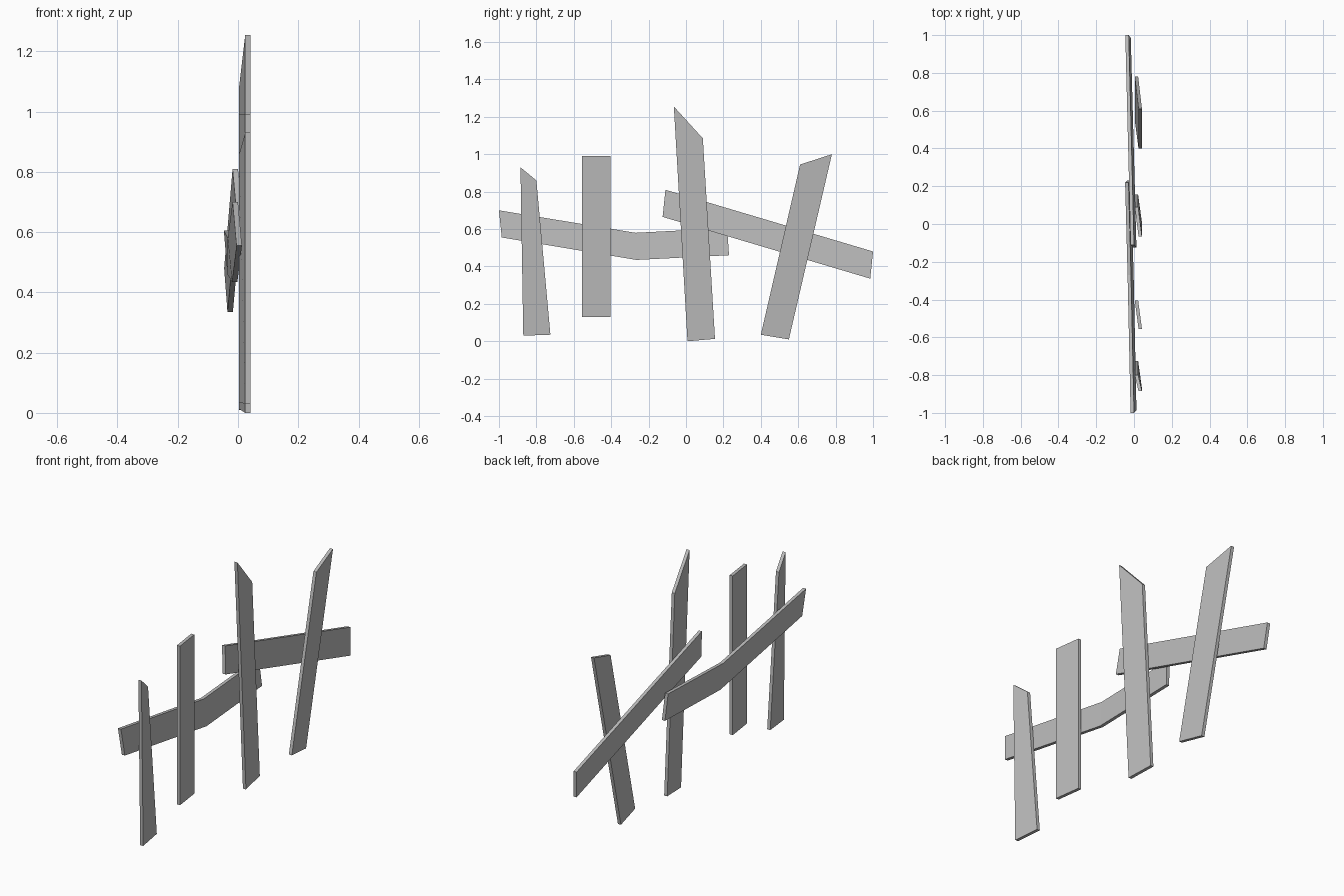
import bpy, bmesh

cube = bpy.data.objects.get("Cube")
if cube:
    bpy.data.objects.remove(cube, do_unlink=True)

wood = bpy.data.materials.new("grey_wood")
wood.use_nodes = True
grey = (0.5, 0.5, 0.5, 1)
wood.diffuse_color = grey
wood.node_tree.nodes["Principled BSDF"].inputs["Base Color"].default_value = grey

THICKNESS = 0.018


def board(name, edge_a, edge_b):
    """Flat plank between two matching edges, thickened along x."""
    bm = bmesh.new()
    rows = []
    for a, b in zip(edge_a, edge_b):
        rows.append([bm.verts.new(p) for p in (
            a, b, (b[0] + THICKNESS, b[1], b[2]), (a[0] + THICKNESS, a[1], a[2]))])
    for r, s in zip(rows, rows[1:]):
        for i in range(4):
            j = (i + 1) % 4
            bm.faces.new((r[i], r[j], s[j], s[i]))
    bm.faces.new(rows[0])
    bm.faces.new(rows[-1])
    bmesh.ops.recalc_face_normals(bm, faces=bm.faces)
    mesh = bpy.data.meshes.new(name)
    bm.to_mesh(mesh)
    bm.free()
    mesh.materials.append(wood)
    bpy.context.collection.objects.link(bpy.data.objects.new(name, mesh))


# Upright pickets, each turned slightly: (y, z) of bottom and top on both edges
pickets = {
    "short_picket": ([(-.87, .03), (-.885, .93)], [(-.725, .035), (-.80, .86)]),
    "straight_picket": ([(-.555, .13), (-.555, .99)], [(-.405, .13), (-.405, .99)]),
    "tall_picket": ([(.008, 0), (-.065, 1.255)], [(.155, .013), (.09, 1.085)]),
    "leaning_picket": ([(.40, .035), (.61, .945)], [(.55, .01), (.78, 1.0)]),
}
for name, (near, far) in pickets.items():
    board(name, [(.024, y, z) for y, z in near], [(.004, y, z) for y, z in far])

# Cross rails behind the pickets: upper edge, lower edge
board("bent_rail",
      [(-.018, -1, .70), (-.034, -.27, .58), (-.047, .22, .605)],
      [(-.005, -.985, .555), (-.02, -.265, .435), (-.035, .23, .46)])
board("sloping_rail",
      [(-.018, -.11, .81), (-.046, 1, .48)],
      [(-.005, -.125, .665), (-.035, .985, .335)])
